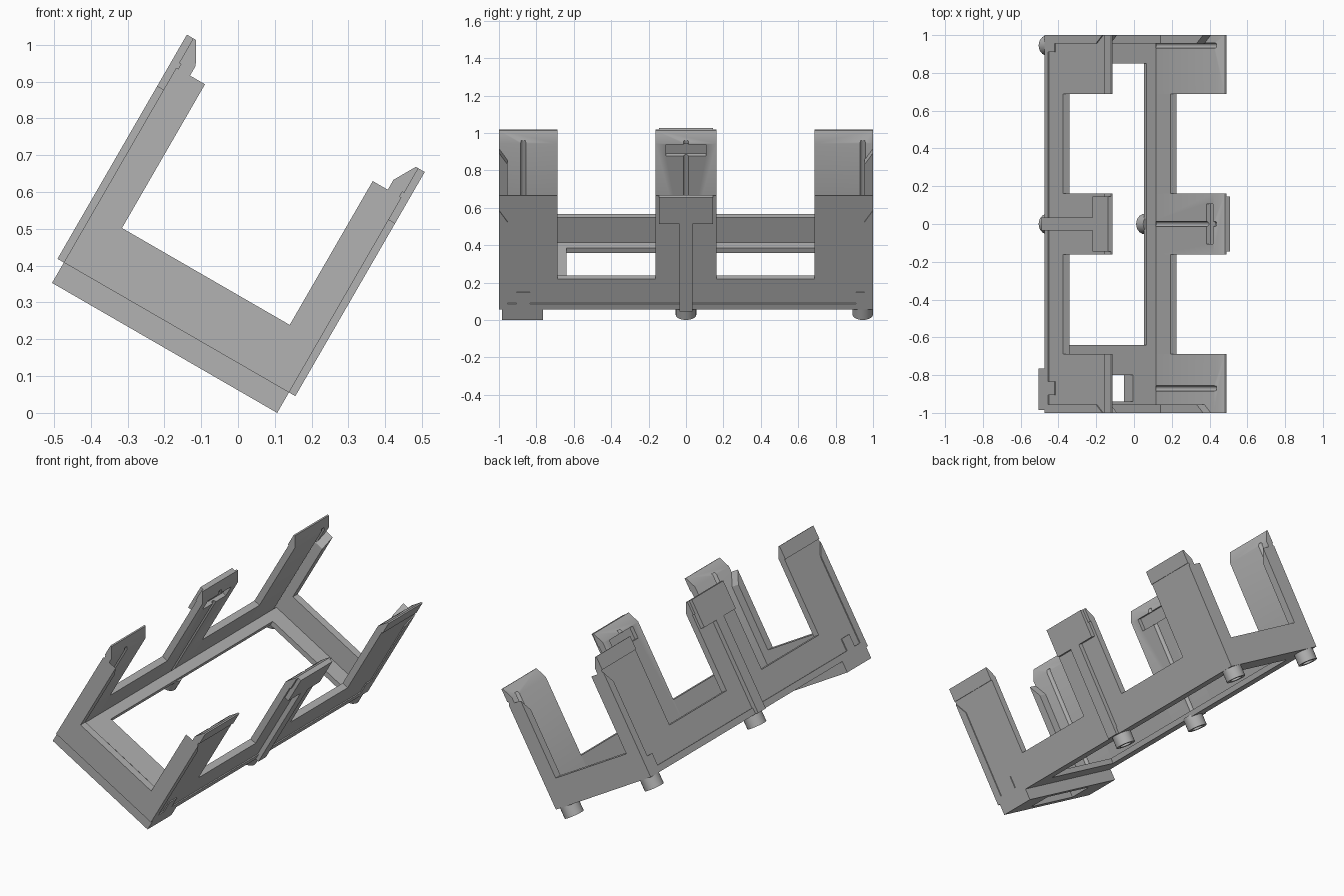
import bpy, bmesh, math
from mathutils import Matrix, Vector

cube = bpy.data.objects.get("Cube")
if cube:
    bpy.data.objects.remove(cube, do_unlink=True)

grey = bpy.data.materials.new("mid_grey")
grey.use_nodes = True
grey.diffuse_color = (0.45, 0.45, 0.45, 1)
grey.node_tree.nodes["Principled BSDF"].inputs["Base Color"].default_value = grey.diffuse_color

# Tilted tray frame: x across, y along, z up from the underside of the feet
HALF, FLOOR, TOP = 0.353, 0.064, 0.767
TILT = Matrix.Rotation(math.radians(30), 4, 'Y')
FRAME = Matrix.Translation((-0.505, 0, HALF)) @ TILT @ Matrix.Translation((HALF, 0, 0))


def finish(name, bm):
    bmesh.ops.recalc_face_normals(bm, faces=bm.faces)
    mesh = bpy.data.meshes.new(name)
    bm.to_mesh(mesh)
    bm.free()
    mesh.materials.append(grey)
    ob = bpy.data.objects.new(name, mesh)
    bpy.context.collection.objects.link(ob)
    ob.matrix_world = FRAME
    return ob


def prism(name, profile, y0, y1):
    """Extrude an (x, z) profile along y."""
    bm = bmesh.new()
    face = bm.faces.new([bm.verts.new((x, y0, z)) for x, z in profile])
    new = bmesh.ops.extrude_face_region(bm, geom=[face])["geom"]
    for v in new:
        if isinstance(v, bmesh.types.BMVert):
            v.co.y = y1
    return finish(name, bm)


def box(name, x0, x1, y0, y1, z0, z1):
    return prism(name, [(x0, z0), (x1, z0), (x1, z1), (x0, z1)], y0, y1)


def rod(name, x, y, z0, z1, r):
    bm = bmesh.new()
    bmesh.ops.create_cone(bm, cap_ends=True, segments=20, radius1=r, radius2=r, depth=z1 - z0,
                          matrix=Matrix.Translation((x, y, (z0 + z1) / 2)))
    return finish(name, bm)


def cut(ob, cutters):
    bpy.context.view_layer.objects.active = ob
    for c in cutters:
        c.hide_render = True
        mod = ob.modifiers.new("cut", 'BOOLEAN')
        mod.operation, mod.solver, mod.object = 'DIFFERENCE', 'EXACT', c
        bpy.ops.object.modifier_apply(modifier=mod.name)
        bpy.data.objects.remove(c, do_unlink=True)


def smooth(ob):
    bpy.ops.object.select_all(action='DESELECT')
    ob.select_set(True)
    bpy.context.view_layer.objects.active = ob
    bpy.ops.object.shade_smooth_by_angle(angle=math.radians(35))


INNER, SKIN = 0.31, 0.347
POSTS = {"front": (-1, -0.687, -0.87), "middle": (-0.162, 0.162, 0), "back": (0.687, 1, 0.945)}

for side, s in (("left", 1), ("right", -1)):
    # Posts with a bevelled inner tip and a round wire groove
    for place, (y0, y1, groove) in POSTS.items():
        tip = [(SKIN, FLOOR), (SKIN, TOP), (0.345, TOP), (INNER, 0.706), (INNER, FLOOR)]
        post = prism(f"{place}_{side}_post", [(s * x, z) for x, z in tip], y0, y1)
        cutters = [rod("groove_cutter", s * INNER, groove, 0.05, 0.72, 0.014)]
        if place == "middle":
            cutters.append(box("slot_cutter", s * 0.29, s * 0.333, -0.107, 0.107, 0.63, 0.7))
        cut(post, cutters)
        smooth(post)
        box(f"{place}_{side}_post_cap", s * SKIN, s * HALF, y0, y1, 0.69, TOP)
        if place != "middle":
            box(f"{place}_{side}_wire_boss", s * 0.34, s * HALF, groove - 0.035, groove + 0.035, 0.1, 0.17)

    # Low side rails between the posts, floor ledge and outer rims
    for place, y0, y1 in (("front", -0.687, -0.162), ("back", 0.162, 0.687)):
        box(f"{place}_{side}_rail", s * INNER, s * SKIN, y0, y1, FLOOR, 0.25)
    box(f"{side}_floor_ledge", s * 0.253, s * INNER, -0.64, 0.85, FLOOR, 0.094)
    box(f"{side}_bottom_rim", s * SKIN, s * HALF, -0.955, 0.955, FLOOR, 0.1)

    # Raised tee panel on the outside of the middle post
    box(f"{side}_tee_strip", s * 0.345, s * 0.373, -0.035, 0.035, FLOOR, 0.605)
    box(f"{side}_tee_head", s * 0.345, s * 0.373, -0.145, 0.145, 0.605, TOP)

    # Hollow round feet
    for place, y in (("middle", 0), ("back", 0.945)):
        foot = rod(f"{place}_{side}_foot", s * 0.298, y, 0, 0.075, 0.055)
        cut(foot, [rod("bore_cutter", s * 0.298, y, -0.02, 0.05, 0.034)])
        smooth(foot)

# U-shaped end plates whose arm tops slope down towards the inside
half = [(HALF, FLOOR), (HALF, 0.675), (0.263, 0.675), (0.263, 0.224)]
outline = half + [(-x, z) for x, z in reversed(half)]
for place, s in (("front", -1), ("back", 1)):
    plate = prism(f"{place}_end_plate", outline, s, s * 0.955)
    for v in plate.data.vertices:
        if v.co.z > 0.6 and abs(v.co.y) < 0.98:
            v.co.z -= 0.07

# Floor ends and the slotted front foot block
front_floor = box("front_floor", -INNER, INNER, -0.955, -0.64, FLOOR, 0.094)
box("back_floor", -INNER, INNER, 0.85, 0.955, FLOOR, 0.094)
block = box("front_foot_block", -HALF, HALF, -0.985, -0.765, 0, FLOOR)
for part in (front_floor, block):
    cut(part, [box("window_cutter", -0.17, 0.17, -0.94, -0.8, -0.05, 0.2)])
